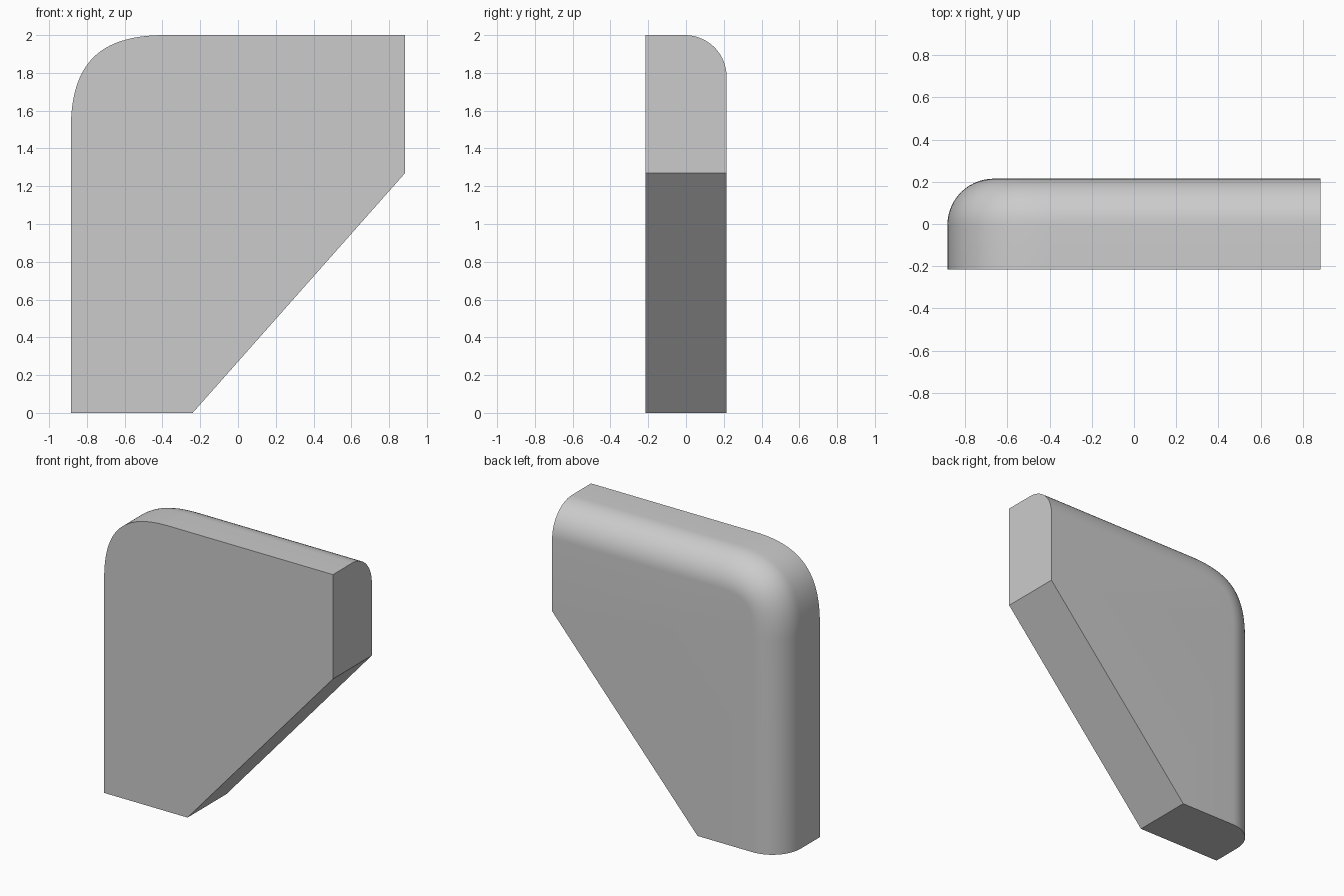
import bpy, bmesh, math
from mathutils import Vector

if "Cube" in bpy.data.objects:
    bpy.data.objects.remove(bpy.data.objects["Cube"])

W, T, H = 0.885, 0.215, 2.0      # half width, half thickness, height
L, K = 0.50, 0.70                # corner length and handle strength
R = 0.22                         # rear edge rounding
N, M = 32, 14                    # corner and rounding steps

# rounded corner from the top edge to the left edge, with inward normals
c = [Vector(p) for p in ((-W + L, H), (-W + L * (1 - K), H),
                         (-W, H - L * (1 - K)), (-W, H - L))]
corner = []
for i in range(N + 1):
    t = i / N
    s = 1 - t
    p = s**3 * c[0] + 3 * s * s * t * c[1] + 3 * s * t * t * c[2] + t**3 * c[3]
    d = s * s * (c[1] - c[0]) + 2 * s * t * (c[2] - c[1]) + t * t * (c[3] - c[2])
    d.normalize()
    corner.append((p, Vector((-d.y, d.x))))


def outline(inset):
    pts = [Vector((-0.24, 0)), Vector((W, 1.27)), Vector((W, H - inset))]
    pts += [p + n * inset for p, n in corner]
    return pts + [Vector((-W + inset, 0))]


# layers from the flat front to the rounded back
layers = [(-T, 0.0)]
for i in range(M + 1):
    a = math.pi / 2 * i / M
    layers.append((T - R + R * math.sin(a), R * (1 - math.cos(a))))

bm = bmesh.new()
rings = [[bm.verts.new((p.x, y, p.y)) for p in outline(inset)] for y, inset in layers]
n = len(rings[0])
bm.faces.new(rings[0])
bm.faces.new(rings[-1][::-1])

# rounded skin along the top and left
for a, b in zip(rings, rings[1:]):
    for j in range(2, n - 1):
        bm.faces.new((a[j], b[j], b[j + 1], a[j + 1]))

# flat right end, slope and foot
bottom_right = [(rings[0][j], rings[-1][j]) for j in (0, 1)]
(f0, b0), (f1, b1) = bottom_right
bm.faces.new((f0, b0, b1, f1))
bm.faces.new([f1, b1] + [r[2] for r in reversed(rings)])
bm.faces.new([b0, f0] + [r[-1] for r in rings])
used = {v for f in bm.faces for v in f.verts}
bmesh.ops.delete(bm, geom=[v for v in bm.verts if v not in used], context='VERTS')
bmesh.ops.recalc_face_normals(bm, faces=bm.faces)

mesh = bpy.data.meshes.new("rounded_panel")
bm.to_mesh(mesh)
bm.free()
panel = bpy.data.objects.new("rounded_panel", mesh)
bpy.context.collection.objects.link(panel)
bpy.context.view_layer.objects.active = panel
panel.select_set(True)
bpy.ops.object.shade_smooth_by_angle(angle=math.radians(30))
